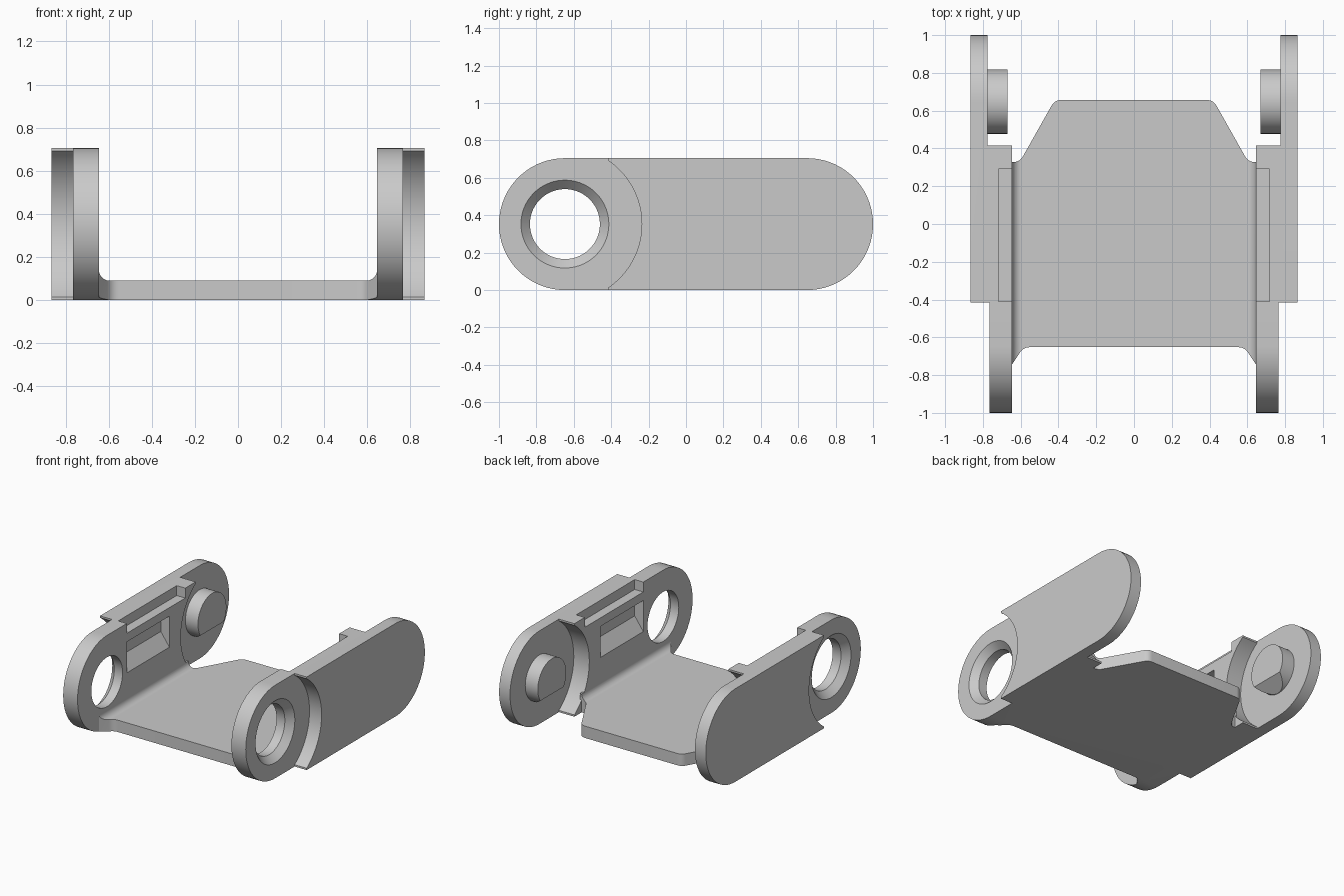
import bpy
import bmesh
from math import sin, cos, radians

cube = bpy.data.objects.get("Cube")
if cube:
    bpy.data.objects.remove(cube, do_unlink=True)

R = 0.3525           # half height of a side plate, and its end radius
PIVOT = 1 - R        # distance of both pivots from the middle
INNER, OUTER = 0.645, 0.866

grey = bpy.data.materials.new("plain_grey")
grey.use_nodes = True
grey.diffuse_color = (0.59, 0.59, 0.59, 1)
grey.node_tree.nodes["Principled BSDF"].inputs["Base Color"].default_value = grey.diffuse_color


def arc(cx, cy, r, start, end, n):
    """Points on an arc, angles in degrees."""
    return [(cx + r * cos(radians(start + (end - start) * i / n)),
             cy + r * sin(radians(start + (end - start) * i / n))) for i in range(n + 1)]


def circle(cx, cy, r, n=72):
    return arc(cx, cy, r, 0, 360, n)[:-1]


def loft(name, rings):
    """Closed solid through rings of equal point count."""
    bm = bmesh.new()
    loops = [[bm.verts.new(p) for p in ring] for ring in rings]
    n = len(loops[0])
    for a, b in zip(loops, loops[1:]):
        for i in range(n):
            j = (i + 1) % n
            bm.faces.new((a[i], a[j], b[j], b[i]))
    bm.faces.new(loops[0][::-1])
    bm.faces.new(loops[-1])
    bm.normal_update()
    if bm.calc_volume(signed=True) < 0:
        bmesh.ops.reverse_faces(bm, faces=bm.faces)
    mesh = bpy.data.meshes.new(name)
    bm.to_mesh(mesh)
    bm.free()
    obj = bpy.data.objects.new(name, mesh)
    bpy.context.collection.objects.link(obj)
    mesh.materials.append(grey)
    return obj


def prism(name, axis, points, low, high):
    """Extrude a 2D outline along an axis."""
    place = {"x": lambda p, d: (d, p[0], p[1]),
             "y": lambda p, d: (p[0], d, p[1]),
             "z": lambda p, d: (p[0], p[1], d)}[axis]
    return loft(name, [[place(p, d) for p in points] for d in (low, high)])


def apply_modifier(obj, mod):
    bpy.context.view_layer.objects.active = obj
    bpy.ops.object.modifier_apply(modifier=mod.name)


def combine(obj, other, operation):
    mod = obj.modifiers.new("combine", "BOOLEAN")
    mod.operation, mod.solver, mod.object = operation, "EXACT", other
    apply_modifier(obj, mod)
    bpy.data.objects.remove(other, do_unlink=True)


def rounded(points, r, n=6):
    """Soften each corner with a short quadratic curve."""
    out = []
    for i, (x, y) in enumerate(points):
        ends = []
        for qx, qy in (points[i - 1], points[(i + 1) % len(points)]):
            d = ((qx - x) ** 2 + (qy - y) ** 2) ** 0.5
            t = min(r / d, 0.4)
            ends.append((x + (qx - x) * t, y + (qy - y) * t))
        (ax, ay), (bx, by) = ends
        for k in range(n + 1):
            t = k / n
            out.append(((1 - t) ** 2 * ax + 2 * t * (1 - t) * x + t * t * bx,
                        (1 - t) ** 2 * ay + 2 * t * (1 - t) * y + t * t * by))
    return out


stadium = arc(PIVOT, R, R, -90, 90, 36) + arc(-PIVOT, R, R, 90, 270, 36)

# Side plate, stepped so the front lug sits inside and the rear lug outside
link = prism("chain_link", "x", stadium, INNER, OUTER)
step = arc(-PIVOT, R, 0.411, -55.5, 55.5, 36)
lip = step[-1][0]
step += [(lip, 1), (-1.2, 1), (-1.2, -0.3), (lip, -0.3)]
rear_step = [(-y, z) for y, z in step]
combine(link, prism("front_step", "x", step, 0.765, 1), "DIFFERENCE")
combine(link, prism("rear_step", "x", rear_step, 0.5, 0.775), "DIFFERENCE")

# Pivot hole in the front lug with a tapered mouth
taper = [(0.5, 0.187), (0.715, 0.187), (0.765, 0.235), (0.8, 0.235)]
hole = loft("pivot_hole", [[(x, y, z) for y, z in circle(-PIVOT, R, r)] for x, r in taper])
combine(link, hole, "DIFFERENCE")

# Pivot pin on the rear lug with a slanted underside
pin = prism("pivot_pin", "x", circle(PIVOT, R, 0.17), 0.67, 0.8)
slant = [(0.65, 0.27), (0.775, 0.18), (0.65, 0.15)]
combine(pin, prism("pin_slant", "y", slant, 0.4, 0.9), "DIFFERENCE")
combine(link, pin, "UNION")

# Ledge along the inner top edge, and the wedge-shaped catch below it
ledge = [(0.6, 0.63), (0.717, 0.63), (0.717, 0.8), (0.6, 0.8)]
combine(link, prism("top_ledge", "y", ledge, -0.41, 0.29), "DIFFERENCE")
catch = [(0.6, 0.565), (0.717, 0.565), (0.717, 0.43), (INNER, 0.33), (0.6, 0.33)]
combine(link, prism("catch_pocket", "y", catch, -0.41, 0.1), "DIFFERENCE")

mirror = link.modifiers.new("mirror", "MIRROR")
apply_modifier(link, mirror)

# Floor: section with a fillet at each wall, trimmed to its plan outline
edge = 0.66
half = [(edge, 0), (edge, 0.14)] + arc(INNER - 0.05, 0.14, 0.05, 0, -90, 10)
section = half + [(-x, z) for x, z in reversed(half)]
floor = prism("floor", "y", section, -0.9, 0.8)

right_edge = [(0.585, -0.652), (0.72, -0.857), (0.72, 0.328), (0.605, 0.328), (0.42, 0.656)]
outline = right_edge + [(-x, y) for x, y in reversed(right_edge)]
combine(floor, prism("plan_outline", "z", rounded(outline, 0.035), -0.1, 0.3), "INTERSECT")
combine(floor, prism("side_outline", "x", stadium, -1, 1), "INTERSECT")
combine(link, floor, "UNION")

# Smooth the round surfaces and keep hard edges
bpy.ops.object.select_all(action="DESELECT")
link.select_set(True)
bpy.context.view_layer.objects.active = link
bpy.ops.object.shade_smooth_by_angle(angle=radians(30))
